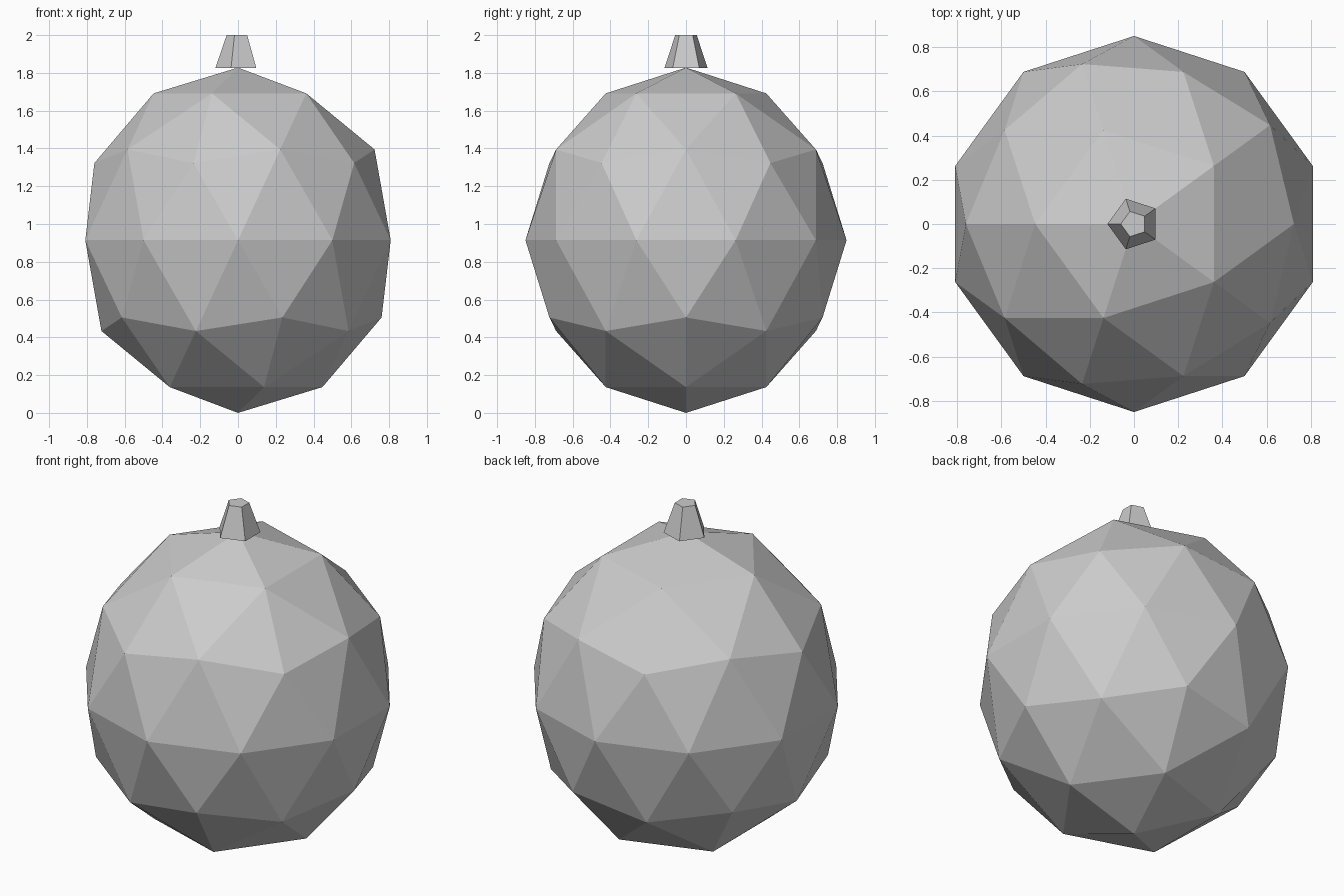
import bpy
import math

cube = bpy.data.objects.get("Cube")
if cube:
    bpy.data.objects.remove(cube, do_unlink=True)

# Single plain grey
grey = bpy.data.materials.new("plain_grey")
grey.use_nodes = True
colour = (0.6, 0.6, 0.6, 1.0)
grey.diffuse_color = colour
grey.node_tree.nodes["Principled BSDF"].inputs["Base Color"].default_value = colour


def finish(name):
    """Name the active part, bake its transform, colour it and keep flat faces."""
    part = bpy.context.object
    part.name = part.data.name = name
    bpy.ops.object.transform_apply(location=True, rotation=True, scale=True)
    bpy.ops.object.shade_flat()
    part.data.materials.clear()
    part.data.materials.append(grey)
    return part


# Faceted body, slightly taller than wide
HALF_HEIGHT, HALF_WIDTH = 0.914, 0.85
bpy.ops.mesh.primitive_ico_sphere_add(
    subdivisions=2, radius=1, location=(0, 0, HALF_HEIGHT), rotation=(0, 0, math.pi))
bpy.context.object.scale = (HALF_WIDTH, HALF_WIDTH, HALF_HEIGHT)
finish("body")

# Five-sided tapered stem with one corner toward the right side (-x)
STEM_BASE, STEM_TOP = 1.825, 2.0
bpy.ops.mesh.primitive_cone_add(
    vertices=5, radius1=0.12, radius2=0.06, depth=STEM_TOP - STEM_BASE,
    location=(0, 0, (STEM_BASE + STEM_TOP) / 2), rotation=(0, 0, math.pi / 2))
finish("stem")
